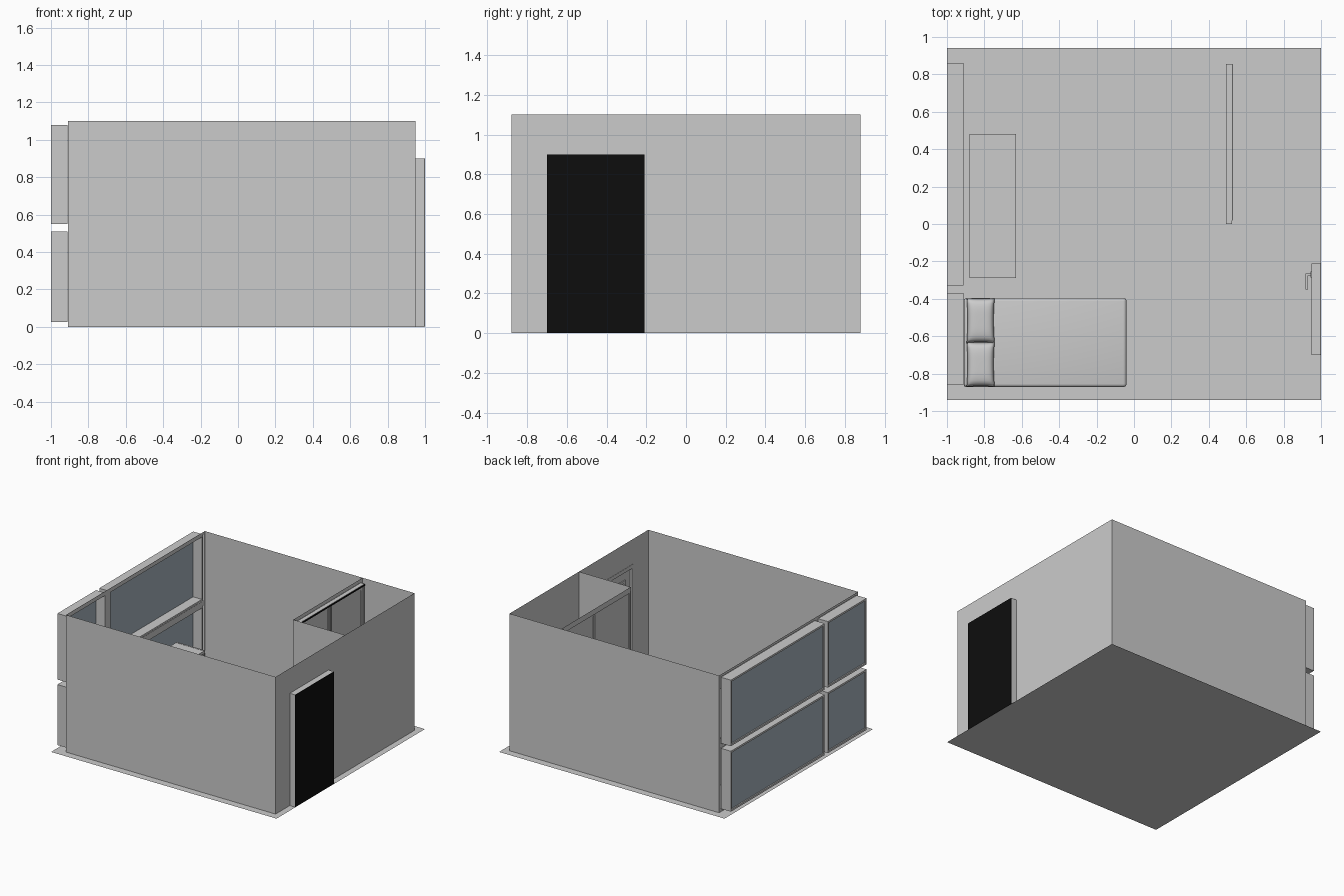
import bpy, bmesh, math
from mathutils import Vector

if "Cube" in bpy.data.objects:
    bpy.data.objects.remove(bpy.data.objects["Cube"])


def material(name, rgb):
    m = bpy.data.materials.new(name)
    m.diffuse_color = (*rgb, 1)
    m.use_nodes = True
    m.node_tree.nodes["Principled BSDF"].inputs["Base Color"].default_value = m.diffuse_color
    return m


GREY = material("plain_grey", (0.6, 0.6, 0.6))
GLASS = material("window_glass", (0.38, 0.45, 0.51))
BLACK = material("black", (0.004, 0.004, 0.004))


def finish(name, bm, mat):
    me = bpy.data.meshes.new(name)
    bm.to_mesh(me)
    bm.free()
    me.materials.append(mat)
    ob = bpy.data.objects.new(name, me)
    bpy.context.collection.objects.link(ob)
    return ob


def boxes(name, parts, mat=GREY):
    """One object made of boxes given as (low corner, high corner)."""
    bm = bmesh.new()
    for lo, hi in parts:
        vs = bmesh.ops.create_cube(bm, size=1)["verts"]
        for v in vs:
            v.co = Vector([lo[i] if v.co[i] < 0 else hi[i] for i in range(3)])
    return finish(name, bm, mat)


def sheet(name, axis, pos, u, z, holes=(), mat=GREY):
    """Thin wall sheet across x or y, leaving out holes (u0, u1, z0, z1)."""
    bm = bmesh.new()
    us = sorted(set(u) | {h[i] for h in holes for i in (0, 1)})
    zs = sorted(set(z) | {h[i] for h in holes for i in (2, 3)})
    for a, b in zip(us, us[1:]):
        for c, d in zip(zs, zs[1:]):
            um, zm = (a + b) / 2, (c + d) / 2
            if any(h[0] < um < h[1] and h[2] < zm < h[3] for h in holes):
                continue
            pts = [(a, c), (b, c), (b, d), (a, d)]
            bm.faces.new([bm.verts.new((pos, p, q) if axis == "x" else (p, pos, q))
                          for p, q in pts])
    bmesh.ops.remove_doubles(bm, verts=bm.verts, dist=1e-5)
    return finish(name, bm, mat)


def ring(x0, x1, y0, y1, z0, z1, t):
    """Four bars of a rectangular frame standing in the yz plane."""
    return [((x0, y0, z0), (x1, y0 + t, z1)), ((x0, y1 - t, z0), (x1, y1, z1)),
            ((x0, y0 + t, z0), (x1, y1 - t, z0 + t)), ((x0, y0 + t, z1 - t), (x1, y1 - t, z1))]


def smooth(ob, width=0, segments=4):
    if width:
        m = ob.modifiers.new("round", "BEVEL")
        m.width, m.segments = width, segments
    for p in ob.data.polygons:
        p.use_smooth = True


XL, XR, Y, H = -0.91, 0.95, 0.88, 1.1

# floor
bm = bmesh.new()
bm.faces.new([bm.verts.new(p) for p in ((-1, -0.94, 0), (1, -0.94, 0), (1, 0.94, 0), (-1, 0.94, 0))])
finish("floor", bm, GREY)

# outer walls
windows = [(a, b, c, d) for a, b in ((-0.86, -0.37), (-0.33, 0.86))
           for c, d in ((0.025, 0.51), (0.55, 1.08))]
door = (-0.70, -0.21, 0, 0.90)
sheet("front_wall", "y", -Y, (XL, XR), (0, H))
sheet("back_wall", "y", Y, (XL, XR), (0, H))
sheet("left_wall", "x", XL, (-Y, Y), (0, H), windows)
sheet("right_wall", "x", XR, (-Y, Y), (0, H), [door])

# projecting windows
for i, (y0, y1, z0, z1) in enumerate(windows):
    boxes(f"window_frame_{i}", ring(-1, XL - 0.002, y0, y1, z0, z1, 0.015))
    sheet(f"window_glass_{i}", "x", -0.99, (y0 + 0.012, y1 - 0.012),
          (z0 + 0.012, z1 - 0.012), mat=GLASS)

# entrance door: casing, panelled leaf, black outer face
y0, y1, z0, z1 = door
boxes("door_casing", [b for i, b in enumerate(ring(XR - 0.002, 0.996, y0, y1, 0, z1, 0.03)) if i != 2])
boxes("door_leaf", [((0.965, y0 + 0.03, 0.002), (0.99, y1 - 0.03, z1 - 0.03))])
boxes("door_panels", [b for c, d in ((0.09, 0.40), (0.50, 0.80))
                      for b in ring(0.957, 0.965, y0 + 0.10, y1 - 0.10, c, d, 0.02)])
boxes("door_outer_face", [((0.996, y0, 0.001), (1.0, y1, z1))], BLACK)

# door handle: plate, spindle, lever
boxes("door_handle", [((0.945, -0.285, 0.40), (0.957, -0.255, 0.50)),
                      ((0.92, -0.276, 0.455), (0.945, -0.264, 0.467)),
                      ((0.918, -0.35, 0.455), (0.93, -0.264, 0.467)),
                      ((0.957, -0.28, 0.41), (0.965, -0.26, 0.49))])

# corner room: side wall, partition with sliding doors
sheet("corner_room_wall", "y", 0, (0.49, XR), (0, H))
sheet("corner_room_partition", "x", 0.49, (0, Y), (0, H), [(0.0, 0.855, 0, 1.07)])
boxes("sliding_door_frame", ring(0.491, 0.525, 0.001, 0.855, 0.002, 1.07, 0.015))
for i, (a, b, x) in enumerate(((0.016, 0.44, 0.498), (0.42, 0.84, 0.510))):
    boxes(f"sliding_door_{i}", ring(x, x + 0.01, a, b, 0.017, 1.055, 0.025)
          + [((x + 0.003, a + 0.025, 0.042), (x + 0.007, b - 0.025, 1.03))])
boxes("sliding_door_track", [((0.525, 0.02, 1.055), (0.527, 0.855, 1.068)),
                             ((0.521, 0.425, 0.02), (0.525, 0.435, 1.055))], BLACK)

# desk: top, drawer unit, two slim leg frames
boxes("desk_top", [((-0.88, -0.29, 0.35), (-0.63, 0.48, 0.37))])
boxes("desk_drawer_unit", [((-0.875, -0.285, 0.002), (-0.64, 0.08, 0.35))])
boxes("desk_drawers", [((-0.64, -0.28, z), (-0.632, 0.075, z + 0.10)) for z in (0.015, 0.125, 0.235)])
frames = []
for y in (0.09, 0.475):
    frames += [((x, y - 0.005, 0.0), (x + 0.012, y + 0.005, 0.372)) for x in (-0.876, -0.646)]
    frames += [((-0.864, y - 0.005, 0.36), (-0.646, y + 0.005, 0.372))]
boxes("desk_leg_frames", frames)

# bed: base, rounded mattress, two pillows
boxes("bed_base", [((-0.91, -0.87, 0.03), (-0.045, -0.40, 0.11))])
boxes("bed_feet", [((x, y, 0.0), (x + 0.03, y + 0.03, 0.03)) for x in (-0.89, -0.10) for y in (-0.85, -0.45)])
smooth(boxes("mattress", [((-0.91, -0.872, 0.11), (-0.04, -0.395, 0.21))]), 0.018)


def pillow(name, cx, cy, cz, hx, hy, hz):
    bm = bmesh.new()
    n = 16
    for side in (1, -1):
        g = bmesh.ops.create_grid(bm, x_segments=n, y_segments=n, size=1)["verts"]
        for v in g:
            u, w = v.co.x, v.co.y
            puff = max(0, (1 - u ** 4) * (1 - w ** 4)) ** 0.5
            pinch_x, pinch_y = 1 - 0.07 * (1 - w * w), 1 - 0.03 * (1 - u * u)
            v.co = (cx + hx * u * pinch_x, cy + hy * w * pinch_y, cz + side * hz * puff)
        if side < 0:
            bmesh.ops.reverse_faces(bm, faces=list({f for v in g for f in v.link_faces}))
    bmesh.ops.remove_doubles(bm, verts=bm.verts, dist=1e-5)
    smooth(finish(name, bm, GREY))


for i, cy in enumerate((-0.75, -0.515)):
    pillow(f"pillow_{i}", -0.82, cy, 0.235, 0.075, 0.12, 0.032)
